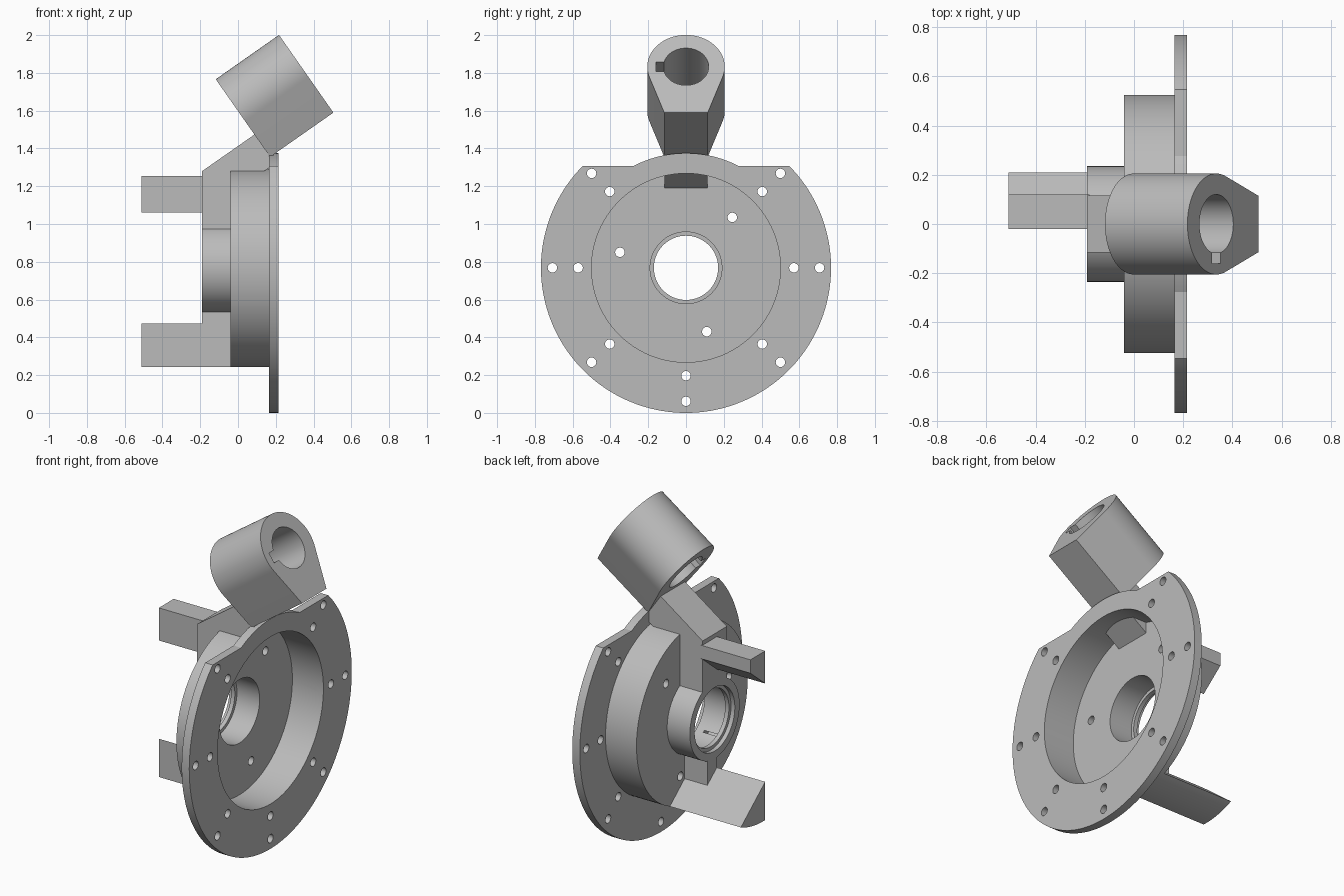
import bpy, bmesh
from math import pi, sin, cos, asin, radians
from mathutils import Vector

if "Cube" in bpy.data.objects:
    bpy.data.objects.remove(bpy.data.objects["Cube"])

C = 0.768   # height of the main axis
R = 0.768   # flange radius
X, Y, Z = Vector((1, 0, 0)), Vector((0, 1, 0)), Vector((0, 0, 1))

grey = bpy.data.materials.new("cast_grey")
grey.use_nodes = True
grey.diffuse_color = (0.5, 0.5, 0.5, 1)
grey.node_tree.nodes["Principled BSDF"].inputs["Base Color"].default_value = (0.5, 0.5, 0.5, 1)


def arc(cy, cz, r, a0, a1, n):
    """Points along an arc, angles in radians."""
    return [(cy + r * cos(a0 + (a1 - a0) * i / n), cz + r * sin(a0 + (a1 - a0) * i / n))
            for i in range(n + 1)]


def circle(cy, cz, r, n=96):
    return arc(cy, cz, r, 0, 2 * pi, n)[:-1]


def prism(name, profile, start, end, origin=Vector(), across=Y, up=Z, along=X):
    """Extrude a flat profile from start to end along one direction."""
    bm = bmesh.new()
    rings = [[bm.verts.new(origin + across * p + up * q + along * d) for p, q in profile]
             for d in (start, end)]
    n = len(profile)
    bm.faces.new(rings[0])
    bm.faces.new(rings[1])
    for i in range(n):
        j = (i + 1) % n
        bm.faces.new((rings[0][i], rings[0][j], rings[1][j], rings[1][i]))
    bmesh.ops.recalc_face_normals(bm, faces=bm.faces)
    mesh = bpy.data.meshes.new(name)
    bm.to_mesh(mesh)
    bm.free()
    mesh.materials.append(grey)
    obj = bpy.data.objects.new(name, mesh)
    bpy.context.collection.objects.link(obj)
    return obj


def cut(obj, cutters):
    """Subtract the cutters, bake the result and drop the cutters."""
    for c in cutters:
        c.hide_render = True
        m = obj.modifiers.new("cut", 'BOOLEAN')
        m.operation = 'DIFFERENCE'
        m.solver = 'EXACT'
        m.object = c
    bpy.context.view_layer.update()
    deps = bpy.context.evaluated_depsgraph_get()
    baked = bpy.data.meshes.new_from_object(obj.evaluated_get(deps))
    obj.modifiers.clear()
    obj.data = baked
    for c in cutters:
        bpy.data.objects.remove(c)


def bore(cy, cz, r, x0=-1, x1=1, n=96):
    return prism("cutter", circle(cy, cz, r, n), x0, x1)


# Flange plate with flat shoulders and a raised crown
flat = 0.54
crown = 0.607
a, b = asin(flat / R), asin(flat / crown)
outline = arc(0, C, R, pi - a, 2 * pi + a, 110) + arc(0, C, crown, b, pi - b, 24)
flange = prism("flange_plate", outline, 0.165, 0.215)
bolt_holes = [bore(r * cos(radians(t)), C + r * sin(radians(t)), 0.025, n=24)
              for r in (0.571, 0.707) for t in (0, 45, 135, 180, 225, 270, 315)]
cut(flange, [bore(0, C, 0.5)] + bolt_holes)

# Hollow drum with a floor, centre bore and three small holes
drum = prism("drum", circle(0, C, 0.525, 128), -0.04, 0.17)
floor_holes = [bore(y, z, 0.025, n=24) for y, z in ((0.245, 1.035), (-0.35, 0.85), (0.11, 0.43))]
cut(drum, [bore(0, C, 0.5, 0.01, 1), bore(0, C, 0.19)] + floor_holes)

# Hub with a thin inner lip
hub = prism("hub", circle(0, C, 0.235), -0.19, 0.0)
cut(hub, [bore(0, C, 0.17), bore(0, C, 0.19, -0.14, 1), bore(0, C, 0.19, -1, -0.165)])

# Arm: upright web that slopes up to the clamp
side = [(-0.19, 0.965), (-0.19, 1.28), (0.115, 1.493), (0.19, 1.38),
        (0.18, 1.309), (0.01, 1.19), (0.0, 0.965)]
arm = prism("arm_web", side, -0.115, 0.115, across=X, along=Y)

# Tilted clamp with tangent sides, bore and keyway
tilt = radians(35)
along = Vector((cos(tilt), 0, sin(tilt)))
up = Vector((-sin(tilt), 0, cos(tilt)))
frame = dict(origin=Vector((0.17, 0, 1.355)), up=up, along=along)
t = radians(-19)
shape = [(-0.115, 0), (0.115, 0)] + arc(0, 0.297, 0.205, t, pi - t, 64)
clamp = prism("clamp", shape, 0, 0.409, **frame)
cut(clamp, [
    prism("cutter", circle(0, 0.297, 0.12, 64), -1, 1, **frame),
    prism("cutter", [(-0.16, 0.267), (-0.05, 0.267), (-0.05, 0.327), (-0.16, 0.327)], -1, 1, **frame)])

# Upper and lower posts
upper = prism("upper_post", [(-0.02, 1.06), (-0.02, 1.255), (0.12, 1.255), (0.12, 1.175)], -0.51, -0.18)
rim = arc(0, C, 0.525, 1.5 * pi - asin(0.02 / 0.525), 1.5 * pi + asin(0.21 / 0.525), 16)
lower = prism("lower_post", [(-0.02, 0.472)] + rim, -0.51, -0.03)
link = prism("hub_link", [(-0.02, 0.35), (0.07, 0.35), (0.07, 0.56), (-0.02, 0.56)], -0.19, -0.03)

# Smooth round walls, keep edges sharp
bpy.ops.object.select_all(action='DESELECT')
for part in (flange, drum, hub, arm, clamp, upper, lower, link):
    part.select_set(True)
bpy.context.view_layer.objects.active = flange
bpy.ops.object.shade_smooth_by_angle(angle=radians(22))
